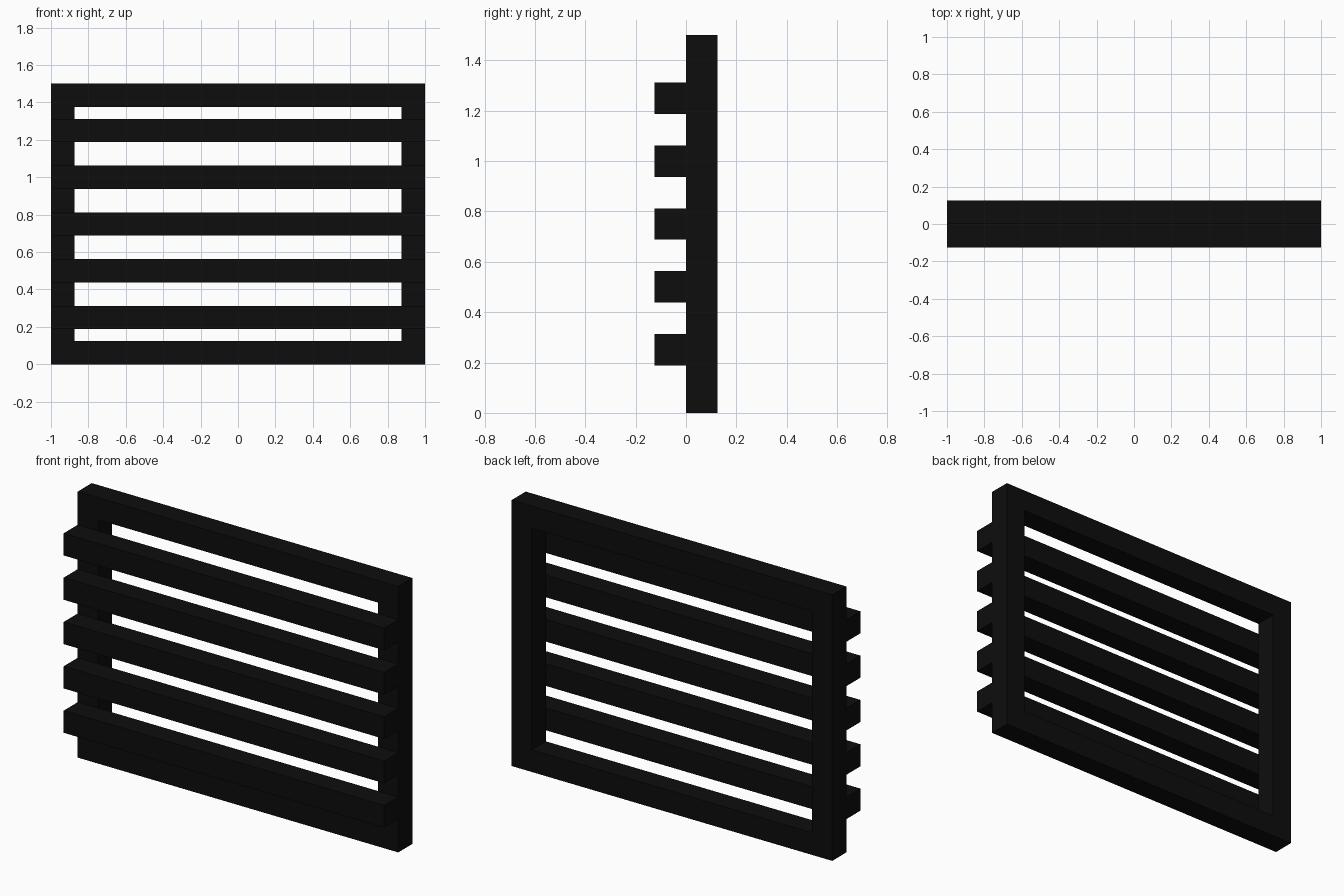
import bpy

if "Cube" in bpy.data.objects:
    bpy.data.objects.remove(bpy.data.objects["Cube"])

black = bpy.data.materials.new("matte black")
black.diffuse_color = (0.004, 0.004, 0.004, 1.0)
black.use_nodes = True
black.node_tree.nodes["Principled BSDF"].inputs["Base Color"].default_value = black.diffuse_color

W, H, T = 2.0, 1.5, 0.125  # overall width, height and bar thickness


def bar(name, centre, size):
    """Square-edged bar from its centre and full size."""
    bpy.ops.mesh.primitive_cube_add(size=1, location=centre)
    ob = bpy.context.object
    ob.name = name
    ob.scale = size
    bpy.ops.object.transform_apply(location=False, rotation=False, scale=True)
    ob.data.materials.append(black)
    return ob


# Frame: two uprights with rails fitted between them
for side, label in ((-1, "left"), (1, "right")):
    bar(f"frame_upright_{label}", (side * (W - T) / 2, T / 2, H / 2), (T, T, H))
for z, label in ((T / 2, "bottom"), (H - T / 2, "top")):
    bar(f"frame_rail_{label}", (0, T / 2, z), (W - 2 * T, T, T))

# Slats: five full-width bars fixed to the front of the frame
for i in range(5):
    bar(f"slat_{i + 1}", (0, -T / 2, 0.25 * (i + 1)), (W, T, T))
